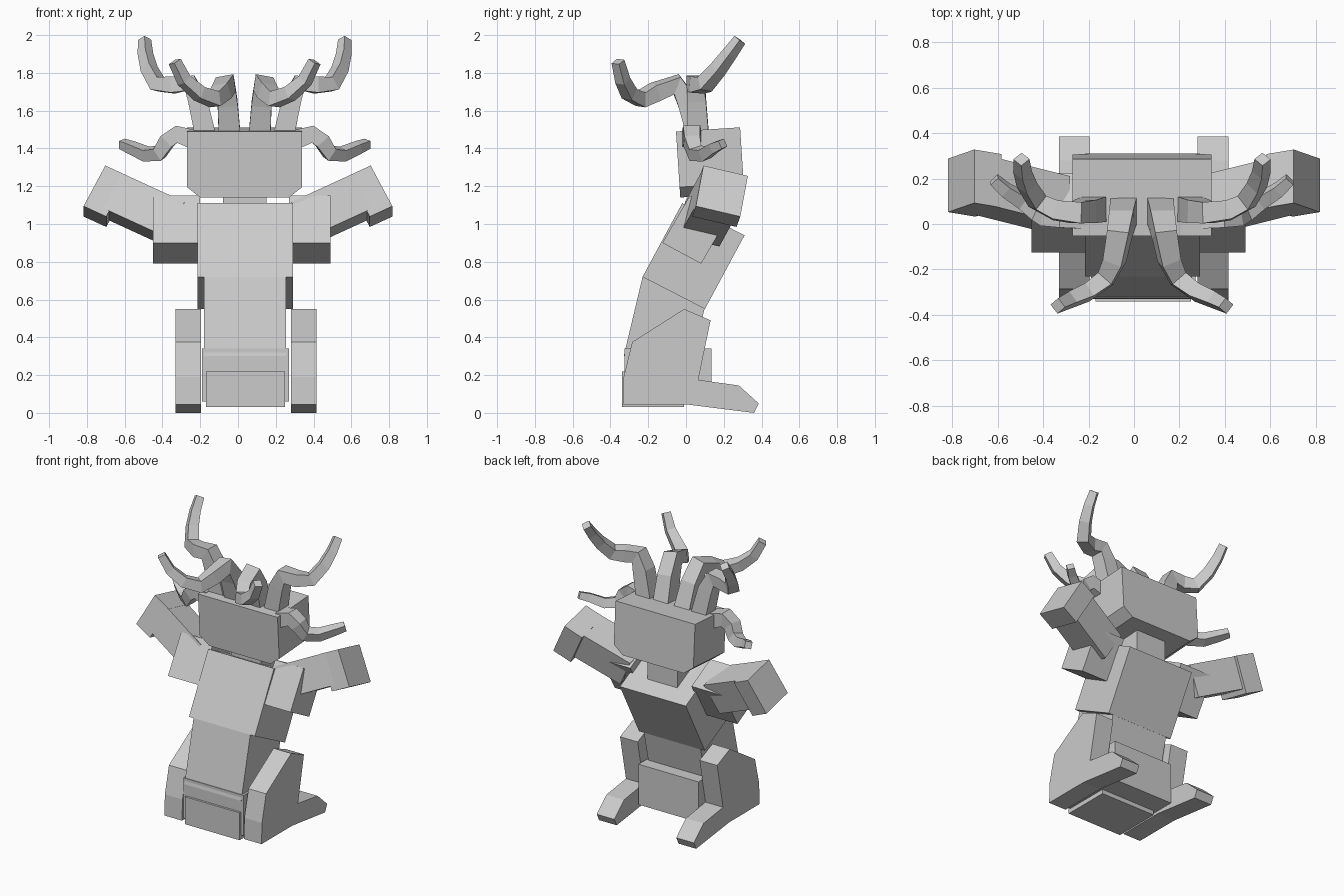
import bpy, bmesh
from math import radians
from mathutils import Vector, Matrix

cube = bpy.data.objects.get("Cube")
if cube:
    bpy.data.objects.remove(cube)

MID = 0.035
COLOR = (0.6, 0.6, 0.6, 1)
mat = bpy.data.materials.new("plain_grey")
mat.use_nodes = True
mat.diffuse_color = COLOR
mat.node_tree.nodes["Principled BSDF"].inputs["Base Color"].default_value = COLOR


def finish(name, bm):
    bmesh.ops.recalc_face_normals(bm, faces=bm.faces)
    mesh = bpy.data.meshes.new(name)
    bm.to_mesh(mesh)
    bm.free()
    mesh.materials.append(mat)
    obj = bpy.data.objects.new(name, mesh)
    bpy.context.collection.objects.link(obj)
    return obj


def loft(name, rings):
    """Skin a list of closed rings and cap both ends."""
    bm = bmesh.new()
    loops = [[bm.verts.new(p) for p in ring] for ring in rings]
    n = len(loops[0])
    for a, b in zip(loops, loops[1:]):
        for i in range(n):
            j = (i + 1) % n
            bm.faces.new((a[i], a[j], b[j], b[i]))
    bm.faces.new(loops[0])
    bm.faces.new(loops[-1])
    return finish(name, bm)


def prism(name, profile, x0, x1):
    """Extrude a side (y, z) profile across x."""
    return loft(name, [[(x, y, z) for y, z in profile] for x in (x0, x1)])


def rect(y0, y1, z0, z1):
    return [(y0, z0), (y1, z0), (y1, z1), (y0, z1)]


def block(name, center, u, v, w):
    """Box from its centre and three full edge vectors."""
    bm = bmesh.new()
    bmesh.ops.create_cube(bm, size=1)
    m = Matrix((u, v, w)).transposed().to_4x4()
    m.translation = center
    bm.transform(m)
    return finish(name, bm)


def tentacle(name, path, side, start, end):
    """Tapered square tube along a path."""
    pts = [Vector((MID + side * x, y, z)) for x, y, z in path]
    tangent = (pts[1] - pts[0]).normalized()
    across = Vector((0, 1, 0))
    rings = []
    last = len(pts) - 1
    for i, p in enumerate(pts):
        t = (pts[min(i + 1, last)] - pts[max(i - 1, 0)]).normalized()
        across = tangent.rotation_difference(t) @ across
        across = (across - t * across.dot(t)).normalized()
        tangent = t
        other = t.cross(across)
        h = (start + (end - start) * i / last) / 2
        rings.append([p + across * a * h + other * b * h
                      for a, b in ((-1, -1), (1, -1), (1, 1), (-1, 1))])
    return loft(name, rings)


# Torso
prism("chest", [(-0.23, 0.72), (0.10, 0.55), (0.31, 0.94), (-0.02, 1.11)], -0.215, 0.29)
prism("abdomen", [(-0.33, 0.3), (0.04, 0.3), (0.10, 0.56), (0.0, 0.7), (-0.23, 0.72)], -0.18, 0.255)
prism("hips", rect(-0.325, 0.135, 0.06, 0.34), -0.19, 0.27)
prism("pelvis", rect(-0.34, -0.01, 0.03, 0.22), -0.17, 0.25)
prism("neck", rect(0.04, 0.21, 0.95, 1.2), -0.08, 0.15)

# Head with clipped lower corners, tilted slightly
outline = [(-0.305, -0.12), (-0.235, -0.175), (0.235, -0.175),
           (0.305, -0.12), (0.305, 0.175), (-0.305, 0.175)]
head = loft("head", [[(x, y, z) for x, z in outline] for y in (-0.17, 0.17)])
head.data.transform(Matrix.Translation((MID, 0.128, 1.326)) @ Matrix.Rotation(radians(3.7), 4, "X"))

# Legs with long feet
leg = [(-0.335, 0.045), (0.0, 0.045), (0.36, 0.0), (0.385, 0.05), (0.28, 0.145),
       (0.065, 0.175), (0.13, 0.49), (-0.01, 0.55), (-0.285, 0.375), (-0.33, 0.19)]
prism("right_leg", leg, -0.33, -0.195)
prism("left_leg", leg, 0.28, 0.415)

# Shoulders
shoulder = [(-0.125, 0.9), (0.08, 0.79), (0.225, 1.04), (0.02, 1.15)]
prism("right_shoulder", shoulder, -0.45, -0.2)
prism("left_shoulder", shoulder, 0.27, 0.49)

# Tentacle paths, as offsets from the body's middle
inner = [(0.08, 0.06, 1.48), (0.09, 0.01, 1.64), (0.10, -0.05, 1.74), (0.12, -0.16, 1.70),
         (0.16, -0.24, 1.66), (0.24, -0.30, 1.69), (0.32, -0.335, 1.76), (0.37, -0.36, 1.86)]
outer = [(0.21, 0.065, 1.48), (0.25, 0.055, 1.66), (0.29, 0.05, 1.745), (0.38, 0.06, 1.735),
         (0.46, 0.10, 1.74), (0.505, 0.17, 1.82), (0.525, 0.23, 1.9), (0.53, 0.285, 1.975)]
ear = [(0.28, 0.03, 1.45), (0.36, 0.03, 1.475), (0.41, 0.03, 1.44), (0.45, 0.05, 1.375),
       (0.52, 0.10, 1.37), (0.60, 0.15, 1.405), (0.65, 0.195, 1.425)]

for side, label in ((1, "left"), (-1, "right")):
    def flip(x, y, z):
        return Vector((side * x, y, z))

    # Arms
    back = flip(0, 0.235, -0.055)
    up = flip(-0.115, 0.04, 0.215)
    out = flip(0.12, 0.02, 0.055)
    hand = flip(0.70, 0.18, 1.147)
    block(label + "_hand", hand, back, up, out)
    reach = flip(0.36, 0.09, 0.165)
    arm = hand - reach * 0.5 + up * 0.07 - back * 0.03
    block(label + "_arm", arm, back * 0.92, up * 0.86, reach)

    # Tentacles
    tentacle(label + "_inner_tentacle", inner, side, 0.115, 0.05)
    tentacle(label + "_outer_tentacle", outer, side, 0.11, 0.05)
    tentacle(label + "_side_tentacle", ear, side, 0.10, 0.045)
